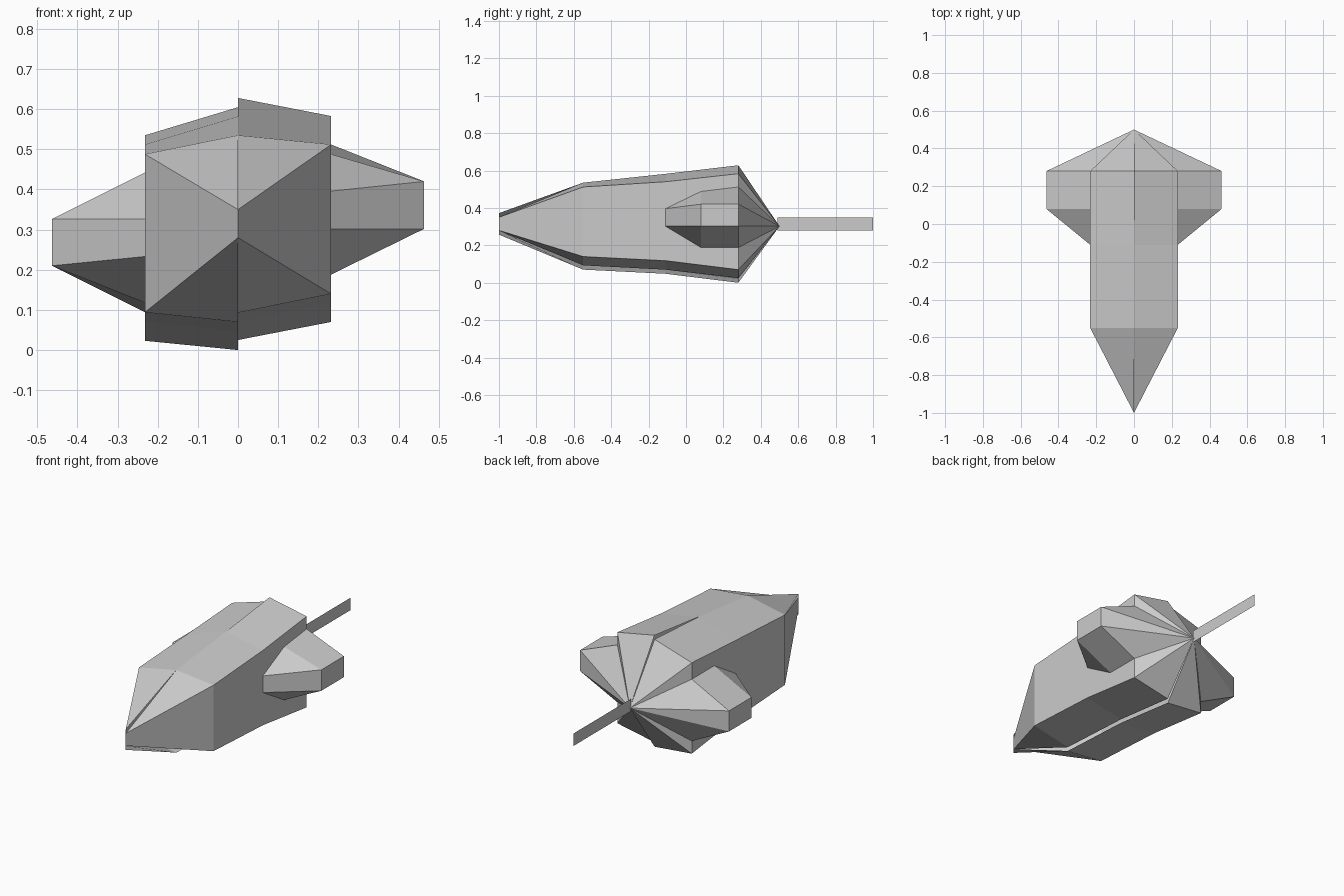
import bpy, bmesh
from mathutils import Vector

if "Cube" in bpy.data.objects:
    bpy.data.objects.remove(bpy.data.objects["Cube"])

STATIONS = (-1.0, -0.55, -0.11, 0.28)   # y of each hull cross-section
W, SPAN = 0.232, 0.464                  # half width of hull, of wings
APEX = (0, 0.5, 0.302)                  # stern point where all fans meet
CORE = Vector((0, 0, 0.31))


def make(name, polys):
    """Build a faceted object from polygons, with faces pointing away from the core."""
    bm = bmesh.new()
    for poly in polys:
        pts = list(dict.fromkeys(poly))      # collapse doubled corners
        if len(pts) > 2:
            bm.faces.new([bm.verts.new(p) for p in pts])
    for f in bm.faces:
        f.normal_update()
        if f.normal.dot(f.calc_center_median() - CORE) < 0:
            f.normal_flip()
    bmesh.ops.remove_doubles(bm, verts=bm.verts, dist=1e-4)
    me = bpy.data.meshes.new(name)
    bm.to_mesh(me)
    bm.free()
    ob = bpy.data.objects.new(name, me)
    bpy.context.collection.objects.link(ob)


def fan(rim):
    """Triangles from a stern rim to the apex."""
    return [(a, b, APEX) for a, b in zip(rim, rim[1:])]


def hull(name, s, top_mid, top_side, low_side, low_mid):
    """Half hull lofted along y; each list holds z at the stations."""
    xs = (0, W, W, 0)
    rings = []
    for i, y in enumerate(STATIONS):
        zs = (top_mid[i], top_side[i], low_side[i], low_mid[i])
        rings.append([(s * x * (i > 0), y, z) for x, z in zip(xs, zs)])
    polys = [(a[k], a[k + 1], b[k + 1], b[k])
             for a, b in zip(rings, rings[1:]) for k in range(3)]
    make(name, polys + fan(rings[-1]))


def wing(name, s, front, mid, back, tip):
    """Stub wing; each pair is (top z, bottom z) at the root, or at the tip."""
    root = [[(s * W, y, z) for z in pair]
            for y, pair in ((-0.11, front), (0.08, mid), (0.28, back))]
    fore, aft = [[(s * SPAN, y, z) for z in tip] for y in (0.08, 0.28)]
    polys = [(root[0][0], root[0][1], fore[1], fore[0]),
             (fore[0], fore[1], aft[1], aft[0])]
    for k in (0, 1):
        polys += [(root[0][k], root[1][k], fore[k]),
                  (root[1][k], root[2][k], aft[k], fore[k])]
    make(name, polys + fan([root[2][0], aft[0], aft[1], root[2][1]]))


# Hull halves, slightly stepped against each other along the centre line
hull("hull_right", 1, (.35, .535, .582, .628), (.35, .512, .54, .583),
     (.28, .14, .118, .07), (.28, .093, .07, .025))
hull("hull_left", -1, (.372, .535, .582, .605), (.35, .488, .512, .535),
     (.28, .094, .07, .023), (.257, .07, .048, .0))

# Stub wings
wing("wing_right", 1, (.396, .302), (.488, .188), (.512, .188), (.42, .302))
wing("wing_left", -1, (.326, .233), (.442, .118), (.442, .094), (.326, .21))

# Flat tail fin on the centre line
make("tail_fin", [((0, .49, .28), (0, 1, .28), (0, 1, .35), (0, .49, .35))])
